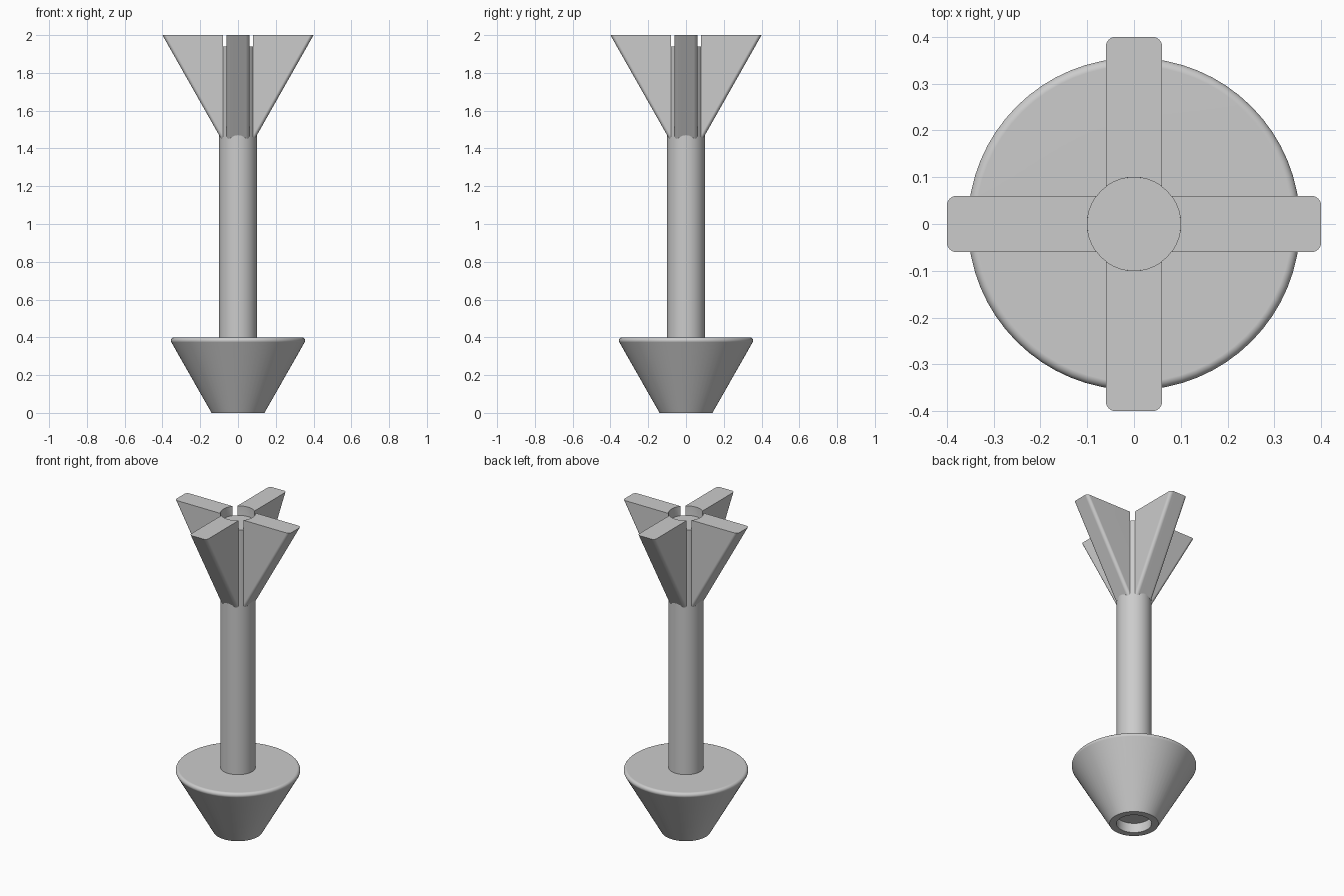
import bpy
import bmesh
from math import sin, cos, pi, radians, sqrt
from mathutils import Matrix

cube = bpy.data.objects.get("Cube")
if cube:
    bpy.data.objects.remove(cube, do_unlink=True)

SHAFT_R = 0.1
INSET = 0.06          # shaft ends sit this far inside both tips
SIDES = 64
HEIGHT = 2.0

grey = bpy.data.materials.new("plain_grey")
grey.use_nodes = True
grey.diffuse_color = (0.6, 0.6, 0.6, 1)
grey.node_tree.nodes["Principled BSDF"].inputs["Base Color"].default_value = (0.6, 0.6, 0.6, 1)


def finish(name, bm):
    """Turn a bmesh into a smooth-shaded object with crisp edges."""
    bmesh.ops.recalc_face_normals(bm, faces=bm.faces)
    mesh = bpy.data.meshes.new(name)
    bm.to_mesh(mesh)
    bm.free()
    mesh.materials.append(grey)
    obj = bpy.data.objects.new(name, mesh)
    bpy.context.collection.objects.link(obj)
    bpy.ops.object.select_all(action='DESELECT')
    obj.select_set(True)
    bpy.context.view_layer.objects.active = obj
    bpy.ops.object.shade_smooth_by_angle(angle=radians(30))
    weighted = obj.modifiers.new("even_shading", 'WEIGHTED_NORMAL')
    weighted.keep_sharp = True
    return obj


def revolve(name, profile):
    """Spin (radius, z) points about the z axis."""
    bm = bmesh.new()
    verts = [bm.verts.new((r, 0, z)) for r, z in profile]
    edges = [bm.edges.new(pair) for pair in zip(verts, verts[1:])]
    bmesh.ops.spin(bm, geom=verts + edges, cent=(0, 0, 0), axis=(0, 0, 1),
                   angle=2 * pi, steps=SIDES, use_merge=True)
    bmesh.ops.remove_doubles(bm, verts=bm.verts, dist=1e-5)
    return finish(name, bm)


# Shaft
revolve("shaft", [(0, INSET), (SHAFT_R, INSET),
                  (SHAFT_R, HEIGHT - INSET), (0, HEIGHT - INSET)])

# Cone head: flared cone with a rounded rim and a socket underneath
RIM_R, RIM_Z, ROUND = 0.338, 0.4, 0.0173
rim = [(RIM_R + ROUND * cos(a), RIM_Z - ROUND + ROUND * sin(a))
       for a in (radians(-30 + 15 * i) for i in range(9))]
revolve("cone_head", [(SHAFT_R, INSET), (SHAFT_R, 0), (0.14, 0)] + rim + [(SHAFT_R, RIM_Z)])


# Fins: tapering blades with rounded outer edges and a hollow inner end
def build_fin(name, turn):
    half, tip, corner = 0.06, 0.4, 0.02
    run, drop = 0.36, 0.636
    steps = 6
    outline = []
    for side, start in ((-1, -90), (1, 0)):
        for i in range(steps + 1):
            a = radians(start + 90 * i / steps)
            outline.append((tip - corner + corner * cos(a),
                            side * (half - corner) + corner * sin(a)))
    inner = []
    for i in range(9):
        y = half - 2 * half * i / 8
        inner.append((sqrt(SHAFT_R ** 2 - y ** 2), y))

    bm = bmesh.new()
    top = [bm.verts.new((x, y, HEIGHT)) for x, y in outline]
    low = [bm.verts.new((x - run, y, HEIGHT - drop)) for x, y in outline]
    hollow = [bm.verts.new((x, y, HEIGHT)) for x, y in inner]
    root = [bm.verts.new((x, y, HEIGHT - 0.1)) for x, y in inner]
    for a, b in ((top, low), (hollow, root)):
        for i in range(len(a) - 1):
            bm.faces.new((a[i], a[i + 1], b[i + 1], b[i]))
    bm.faces.new(top + hollow)
    bm.faces.new(low + root)
    bm.faces.new((top[0], low[0], root[-1], hollow[-1]))
    bm.faces.new((top[-1], low[-1], root[0], hollow[0]))
    bm.transform(Matrix.Rotation(turn, 4, 'Z'))
    return finish(name, bm)


for i, side in enumerate(("left", "back", "right", "front")):
    build_fin(side + "_fin", i * pi / 2)
